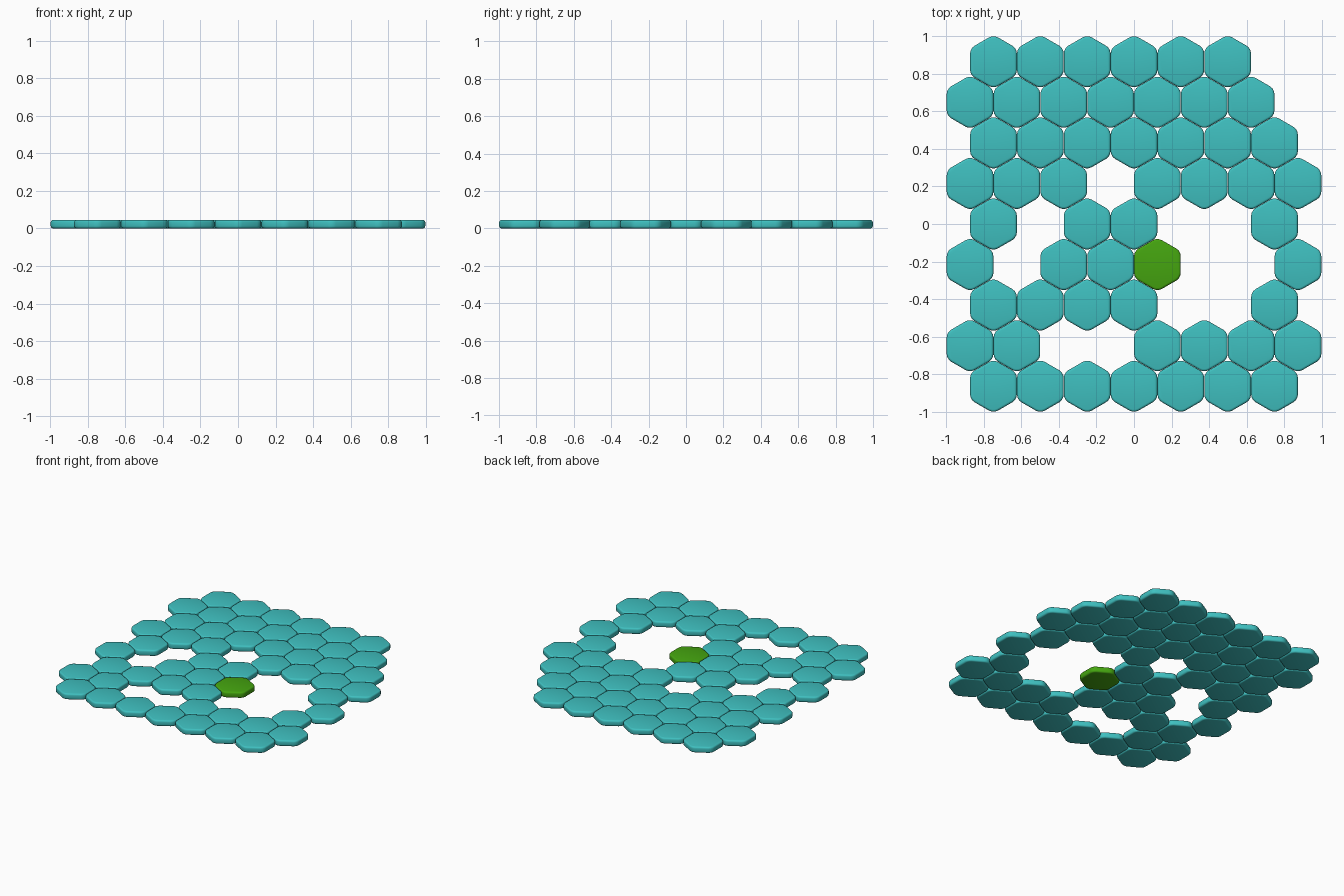
import bpy, bmesh, math

if "Cube" in bpy.data.objects:
    bpy.data.objects.remove(bpy.data.objects["Cube"])

PITCH = 0.2493                        # distance between neighbouring tiles
ROW = PITCH * math.sqrt(3) / 2        # distance between rows
RADIUS = PITCH / math.sqrt(3) * 0.996
HEIGHT = 0.045

# Column indices of the tiles in each row, from back to front;
# even rows hold 7 places, odd rows hold 8 and are shifted by half a tile
ROWS = [
    range(6),
    range(7),
    range(7),
    (0, 1, 2, 4, 5, 6, 7),
    (0, 2, 3, 6),
    (0, 2, 3, 4, 7),
    (0, 1, 2, 3, 6),
    (0, 1, 4, 5, 6, 7),
    range(7),
]
ACCENT = (5, 4)


def material(name, color):
    mat = bpy.data.materials.new(name)
    mat.diffuse_color = color
    mat.use_nodes = True
    mat.node_tree.nodes["Principled BSDF"].inputs["Base Color"].default_value = mat.diffuse_color
    return mat


def tile_mesh(name, mat):
    bm = bmesh.new()
    bmesh.ops.create_cone(bm, cap_ends=True, segments=6, radius1=RADIUS,
                          radius2=RADIUS, depth=HEIGHT)
    # Put a corner on the y axis whatever the primitive's start angle
    v = bm.verts[:][0].co
    turn = math.pi / 2 - math.atan2(v.y, v.x)
    for vert in bm.verts:
        x, y, z = vert.co
        vert.co = (x * math.cos(turn) - y * math.sin(turn),
                   x * math.sin(turn) + y * math.cos(turn), z + HEIGHT / 2)
    # Round the upright corners
    upright = [e for e in bm.edges
               if abs(e.verts[0].co.z - e.verts[1].co.z) > HEIGHT / 2]
    bmesh.ops.bevel(bm, geom=upright, offset=0.026, offset_type='OFFSET',
                    segments=3, profile=0.5, affect='EDGES')
    # Soften the top and bottom rims
    rims = [e for e in bm.edges
            if abs(e.verts[0].co.z - e.verts[1].co.z) < 1e-5]
    bmesh.ops.bevel(bm, geom=rims, offset=0.012, offset_type='OFFSET',
                    segments=3, profile=0.5, affect='EDGES')
    for f in bm.faces:
        f.smooth = True
    mesh = bpy.data.meshes.new(name)
    bm.to_mesh(mesh)
    bm.free()
    mesh.materials.append(mat)
    return mesh


teal_mesh = tile_mesh("hex_tile", material("teal", (0.05, 0.53, 0.53, 1)))
green_mesh = tile_mesh("accent_hex_tile", material("green", (0.06, 0.38, 0.005, 1)))

# Lay out the tiles
for r, cols in enumerate(ROWS):
    start = -3.5 if r % 2 else -3.0
    for c in cols:
        accent = (r, c) == ACCENT
        name = "accent_tile" if accent else f"tile_row{r + 1}_col{c + 1}"
        obj = bpy.data.objects.new(name, green_mesh if accent else teal_mesh)
        obj.location = ((start + c) * PITCH, (4 - r) * ROW, 0)
        bpy.context.collection.objects.link(obj)
